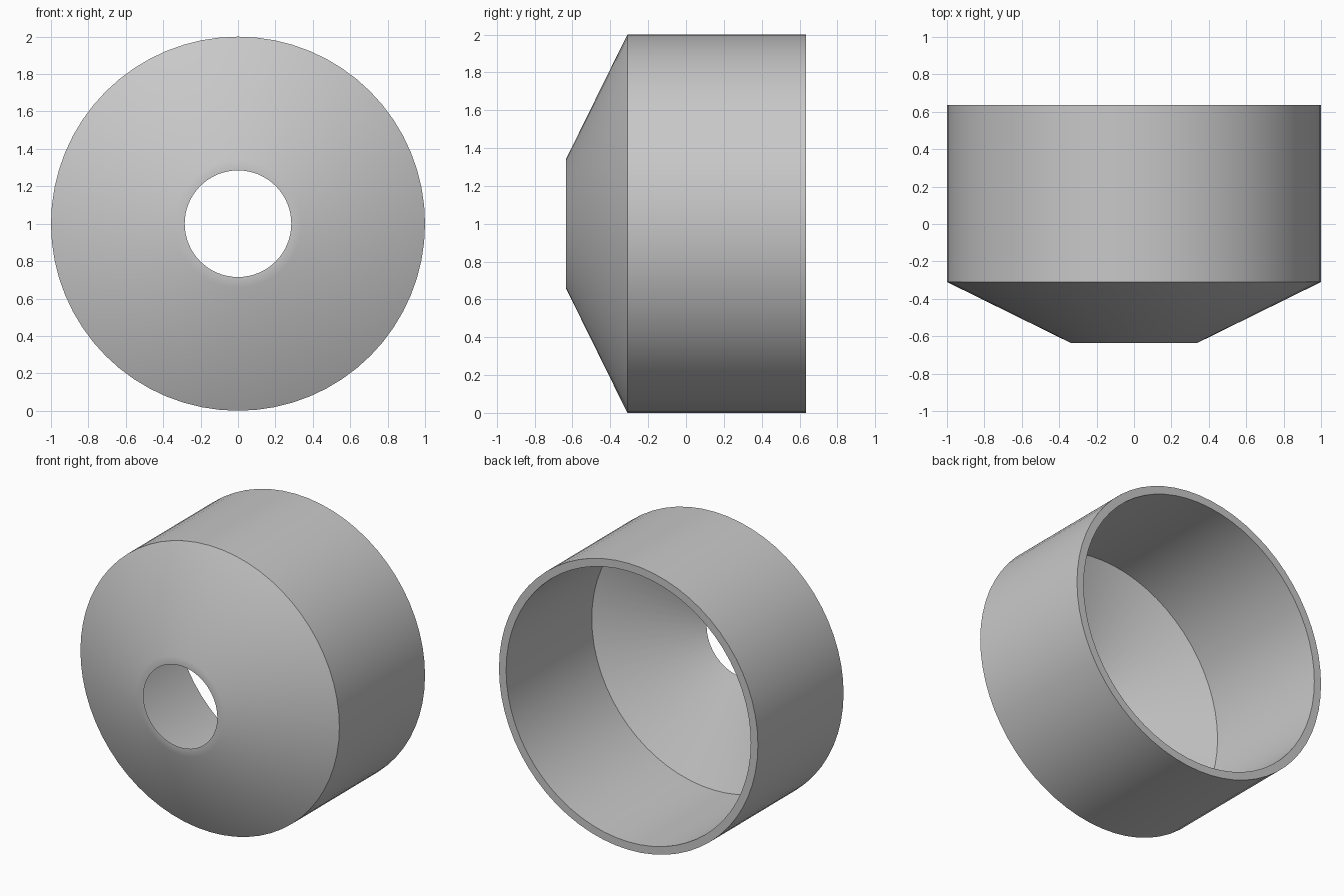
import bpy, bmesh, math
from mathutils import Matrix, Vector

cube = bpy.data.objects.get("Cube")
if cube:
    bpy.data.objects.remove(cube, do_unlink=True)

SEGMENTS = 64
WALL = 0.055
BACK, SHOULDER, FRONT = 0.635, -0.31, -0.635
NOSE = 0.34

# Closed wall section as (radius, y): outer skin, then inner skin
outer = [(1.0, BACK), (1.0, SHOULDER), (NOSE, FRONT)]
inner = [(r - WALL, y) for r, y in reversed(outer)]
profile = outer + inner

# Revolve the section around the y axis
bm = bmesh.new()
rings = []
for i in range(SEGMENTS):
    turn = Matrix.Rotation(math.tau * i / SEGMENTS, 3, 'Y')
    rings.append([bm.verts.new(turn @ Vector((r, y, 0))) for r, y in profile])
for i, ring in enumerate(rings):
    following = rings[(i + 1) % SEGMENTS]
    for j in range(len(profile)):
        k = (j + 1) % len(profile)
        bm.faces.new((ring[j], ring[k], following[k], following[j]))
bmesh.ops.recalc_face_normals(bm, faces=bm.faces)
bmesh.ops.translate(bm, verts=bm.verts, vec=(0, 0, 1))

mesh = bpy.data.meshes.new("tapered_sleeve")
bm.to_mesh(mesh)
bm.free()
sleeve = bpy.data.objects.new("tapered_sleeve", mesh)
bpy.context.collection.objects.link(sleeve)

# Plain grey finish
grey = bpy.data.materials.new("plain_grey")
grey.use_nodes = True
colour = (0.58, 0.58, 0.58, 1)
grey.diffuse_color = colour
grey.node_tree.nodes["Principled BSDF"].inputs["Base Color"].default_value = colour
mesh.materials.append(grey)

# Smooth the round walls and keep the rims crisp
bpy.ops.object.select_all(action='DESELECT')
sleeve.select_set(True)
bpy.context.view_layer.objects.active = sleeve
bpy.ops.object.shade_smooth_by_angle(angle=math.radians(30))
